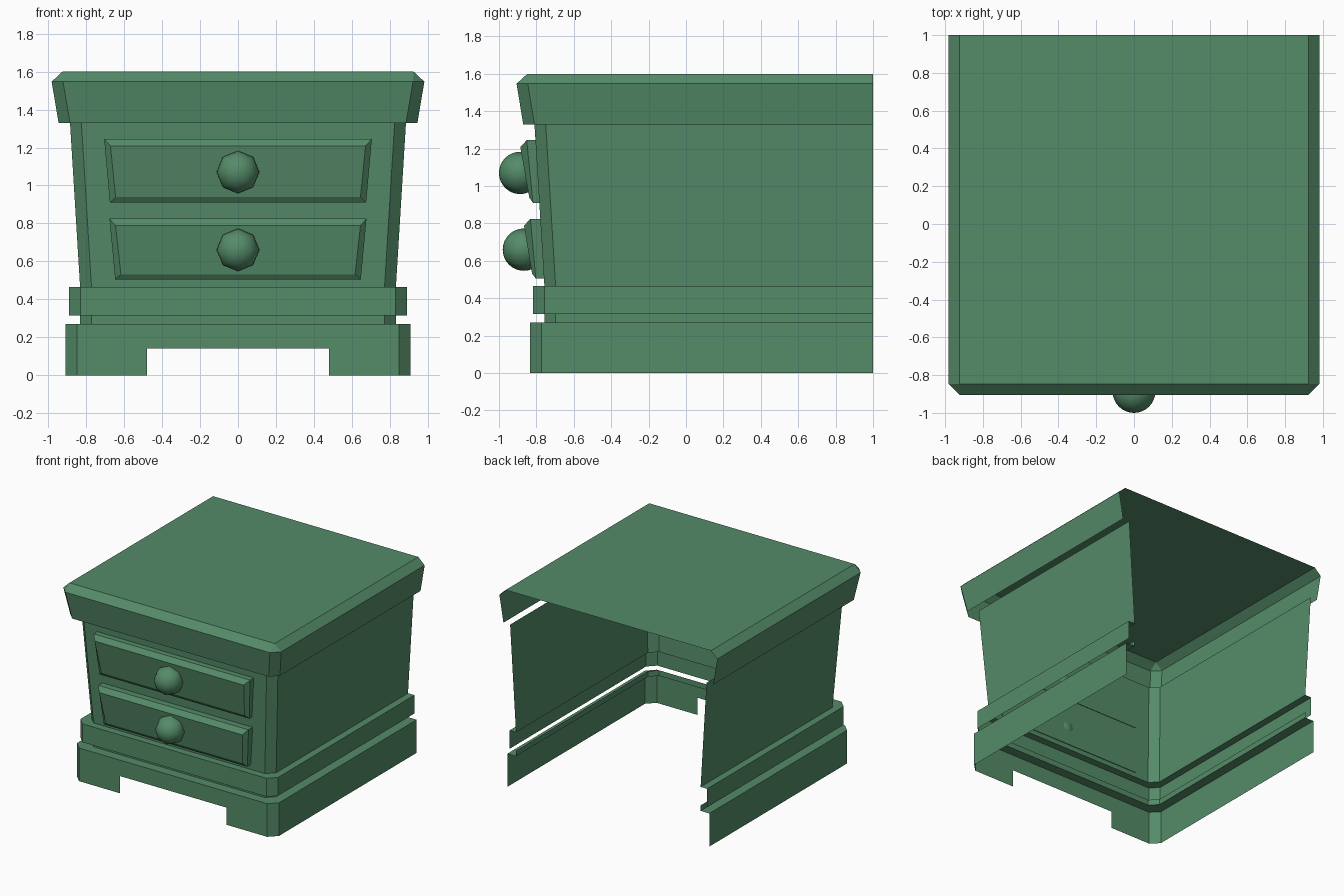
import bpy, bmesh
from mathutils import Vector

if "Cube" in bpy.data.objects:
    bpy.data.objects.remove(bpy.data.objects["Cube"])

BACK = 1.0  # the cabinet is an open-backed shell ending here


def finish(bm, name):
    mesh = bpy.data.meshes.new(name)
    bm.to_mesh(mesh)
    bm.free()
    ob = bpy.data.objects.new(name, mesh)
    bpy.context.collection.objects.link(ob)
    return ob


def outline(z, hw, front, ch):
    """U-shaped outline, open at the back, with chamfered front corners."""
    half = [(hw, BACK), (hw, front + ch), (hw - ch, front)]
    pts = half + [(-x, y) for x, y in reversed(half)]
    return [Vector((x, y, z)) for x, y in pts]


def shell(levels, cap=False):
    """Skin a stack of outlines given as (z, half width, front y, chamfer)."""
    bm = bmesh.new()
    rows = [[bm.verts.new(p) for p in outline(*lv)] for lv in levels]
    for a, b in zip(rows, rows[1:]):
        for i in range(5):
            bm.faces.new((a[i + 1], a[i], b[i], b[i + 1]))
    if cap:
        bm.faces.new(list(reversed(rows[-1])))
    bmesh.ops.remove_doubles(bm, verts=bm.verts, dist=1e-5)
    return bm


# Plinth with ledge and neck, front cut out between the feet
bm = shell([(0, .91, -.835, .062), (.27, .91, -.835, .062),
            (.27, .832, -.757, .06), (.315, .832, -.757, .06)])
for co, no in (((.48, 0, 0), (1, 0, 0)), ((-.48, 0, 0), (1, 0, 0)), ((0, 0, .14), (0, 0, 1))):
    bmesh.ops.bisect_plane(bm, geom=bm.verts[:] + bm.edges[:] + bm.faces[:],
                           plane_co=co, plane_no=no)
cut = []
for f in bm.faces:
    c = f.calc_center_median()
    if c.y < -.8 and abs(c.x) < .48 and c.z < .14:
        cut.append(f)
bmesh.ops.delete(bm, geom=cut, context='FACES')
finish(bm, "plinth")

# Waist moulding, flared body and overhanging top
finish(shell([(.315, .89, -.817, .06), (.465, .89, -.817, .06),
              (.465, .832, -.757, .06)]), "waist_moulding")
finish(shell([(.465, .832, -.757, .06), (1.328, .885, -.81, .06)]), "body")
finish(shell([(1.328, .945, -.87, .06), (1.547, .982, -.906, .06),
              (1.6, .925, -.848, 0)], cap=True), "top")


def drawer(name, back, rim, face):
    """Tapered front; each loop is (top, bottom) of (half width, y, z)."""
    bm = bmesh.new()
    loops = []
    for (tw, ty, tz), (bw, by, bz) in (back, rim, face):
        pts = [(-bw, by, bz), (bw, by, bz), (tw, ty, tz), (-tw, ty, tz)]
        loops.append([bm.verts.new(p) for p in pts])
    for a, b in zip(loops, loops[1:]):
        for i in range(4):
            j = (i + 1) % 4
            bm.faces.new((a[i], a[j], b[j], b[i]))
    bm.faces.new(loops[-1])
    bm.faces.new(list(reversed(loops[0])))
    bmesh.ops.recalc_face_normals(bm, faces=bm.faces)
    finish(bm, name)


# Drawer fronts
drawer("upper_drawer",
       ((.705, -.80, 1.245), (.675, -.78, .91)),
       ((.705, -.852, 1.245), (.675, -.818, .91)),
       ((.672, -.886, 1.208), (.645, -.838, .938)))
drawer("lower_drawer",
       ((.677, -.774, .825), (.647, -.754, .505)),
       ((.677, -.832, .825), (.647, -.803, .505)),
       ((.645, -.866, .788), (.617, -.823, .532)))

# Round knobs, eight-sided seen from the front
for name, y, z in (("upper_knob", -.887, 1.07), ("lower_knob", -.867, .66)):
    bpy.ops.mesh.primitive_uv_sphere_add(segments=8, ring_count=16, radius=.113,
                                         location=(0, y, z), rotation=(1.5707963, 0, 0))
    knob = bpy.context.object
    knob.name = name
    bpy.ops.object.shade_smooth()

# Painted green finish
mat = bpy.data.materials.new("green_paint")
mat.diffuse_color = (.09, .26, .14, 1)
mat.use_nodes = True
mat.node_tree.nodes["Principled BSDF"].inputs["Base Color"].default_value = mat.diffuse_color
for ob in bpy.context.collection.objects:
    ob.data.materials.append(mat)
